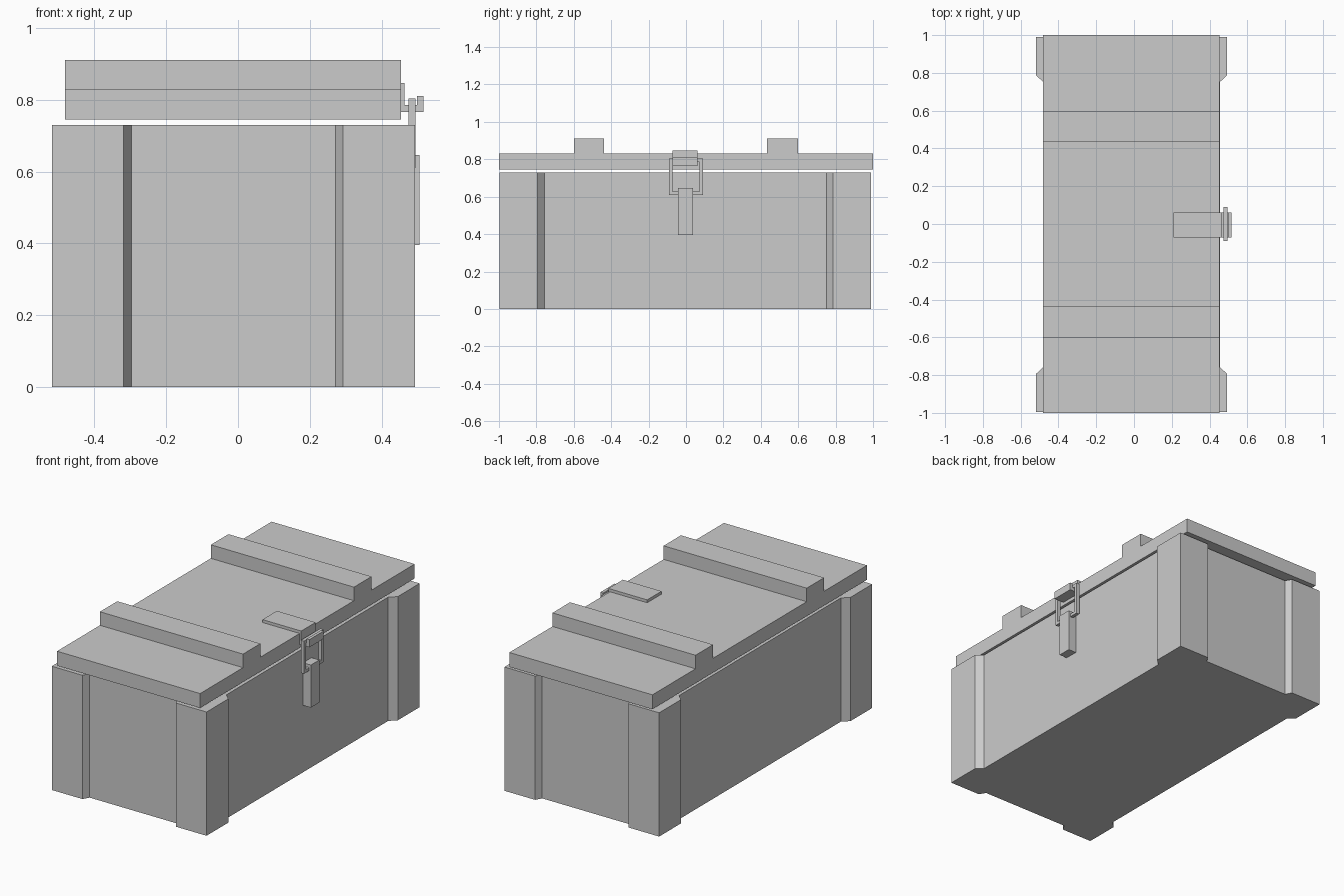
import bpy, bmesh
from mathutils import Vector

if "Cube" in bpy.data.objects:
    bpy.data.objects.remove(bpy.data.objects["Cube"])


def prism(name, outline, direction):
    """Extrude a closed 3D outline along a direction."""
    bm = bmesh.new()
    face = bm.faces.new([bm.verts.new(p) for p in outline])
    ext = bmesh.ops.extrude_face_region(bm, geom=[face])
    moved = [g for g in ext["geom"] if isinstance(g, bmesh.types.BMVert)]
    bmesh.ops.translate(bm, verts=moved, vec=Vector(direction))
    bmesh.ops.recalc_face_normals(bm, faces=bm.faces)
    mesh = bpy.data.meshes.new(name)
    bm.to_mesh(mesh)
    bm.free()
    ob = bpy.data.objects.new(name, mesh)
    bpy.context.collection.objects.link(ob)
    return ob


def box(name, x0, x1, y0, y1, z0, z1):
    return prism(name, [(x0, y0, z0), (x1, y0, z0), (x1, y1, z0), (x0, y1, z0)],
                 (0, 0, z1 - z0))


# Crate body: plan outline with thicker chamfered corner posts, mirrored per quadrant
CX, CY = -0.013, -0.003
quarter = [(0.467, 0.754), (0.505, 0.79), (0.505, 0.993),
           (0.305, 0.993), (0.284, 0.956)]
outline = []
for sx, sy in ((1, 1), (-1, 1), (-1, -1), (1, -1)):
    pts = quarter if sx * sy > 0 else quarter[::-1]
    outline += [(CX + sx * x, CY + sy * y, 0) for x, y in pts]
prism("crate_body", outline, (0, 0, 0.73))

# Lid with two raised battens, as one stepped profile
lid = [(-1, 0.745), (1, 0.745), (1, 0.83), (0.598, 0.83), (0.598, 0.91),
       (0.434, 0.91), (0.434, 0.83), (-0.438, 0.83), (-0.438, 0.91),
       (-0.6, 0.91), (-0.6, 0.83), (-1, 0.83)]
prism("lid", [(-0.481, y, z) for y, z in lid], (0.934, 0, 0))

# Latch strap: bent plate over the lid edge ending in a hook
strap = [(0.21, 0.83), (0.453, 0.83), (0.453, 0.765), (0.516, 0.765),
         (0.516, 0.81), (0.498, 0.81), (0.498, 0.785), (0.463, 0.785),
         (0.463, 0.847), (0.21, 0.847)]
prism("latch_strap", [(x, -0.072, z) for x, z in strap], (0, 0.134, 0))

# Latch ring: four bars
for side, y in (("left", -0.091), ("right", 0.073)):
    box("latch_ring_" + side, 0.474, 0.494, y, y + 0.018, 0.61, 0.803)
for side, z in (("bottom", 0.61), ("top", 0.785)):
    box("latch_ring_" + side, 0.474, 0.494, -0.073, 0.073, z, z + 0.018)

# Latch lever on the crate wall
box("latch_lever", 0.45, 0.505, -0.042, 0.037, 0.395, 0.646)
